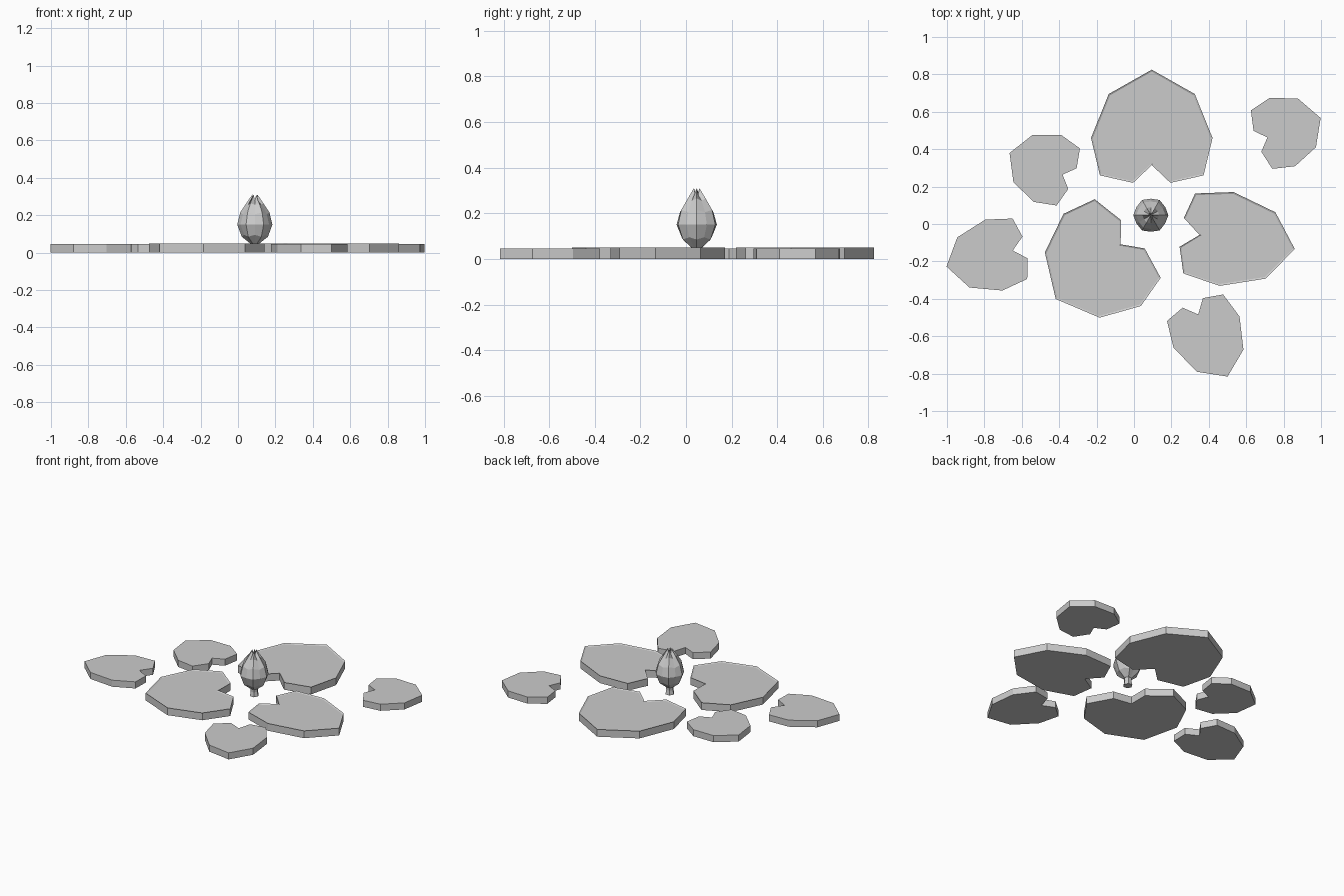
import bpy, bmesh
from math import sin, cos, pi, radians
from mathutils import Vector

if "Cube" in bpy.data.objects:
    bpy.data.objects.remove(bpy.data.objects["Cube"])


def finish(name, bm):
    bmesh.ops.recalc_face_normals(bm, faces=bm.faces)
    me = bpy.data.meshes.new(name)
    bm.to_mesh(me)
    bm.free()
    ob = bpy.data.objects.new(name, me)
    bpy.context.collection.objects.link(ob)
    return ob


# Half outline of a lily pad, from the notch to the tip (tip along +x)
HALF = [(-.145, 0), (-.24, .1), (-.2, .277), (0, .325), (.235, .23), (.365, 0)]
OUTLINE = HALF + [(x, -y) for x, y in HALF[-2:0:-1]]


def pad(name, cx, cy, angle, sx, sy, height, dished):
    a = radians(angle)
    bm = bmesh.new()
    verts = []
    for x, y in OUTLINE:
        x, y = x * sx, y * sy
        verts.append(bm.verts.new((cx + x * cos(a) - y * sin(a),
                                   cy + x * sin(a) + y * cos(a), 0)))
    base = bm.faces.new(verts)
    ext = bmesh.ops.extrude_face_region(bm, geom=[base], use_keep_orig=True)["geom"]
    bmesh.ops.translate(bm, verts=[g for g in ext if isinstance(g, bmesh.types.BMVert)],
                        vec=(0, 0, height))
    bmesh.ops.recalc_face_normals(bm, faces=bm.faces)
    if dished:
        # slightly sunken top with a thin raised rim
        top = [f for f in bm.faces if f.normal.z > .9]
        bmesh.ops.inset_region(bm, faces=top, thickness=.01, depth=-.005)
    return finish(name, bm)


# Large pads, then small pads: centre, tip direction, length and width scale
LARGE = [(.095, .46, 90, 1, 1), (-.17, -.192, -140, .89, .99), (.495, -.08, -8.4, 1.01, .78)]
SMALL = [(-.4625, .297, 157.8, .6, .595), (.794, .492, 20.2, .595, .6),
         (-.749, -.166, -166.4, .715, .6), (.388, -.578, -64.7, .72, .6)]
for i, p in enumerate(LARGE):
    pad(f"large_lily_pad_{i + 1}", *p, .05, True)
for i, p in enumerate(SMALL):
    pad(f"small_lily_pad_{i + 1}", *p, .045, False)


def lathe(name, rings, n, centre, ridge=1, tip=None):
    """Rings of (radius, z, z of odd corners); odd corners are drawn in by ridge."""
    bm = bmesh.new()
    rows = []
    for r, z, z_odd in rings:
        row = []
        for k in range(n):
            a = 2 * pi * k / n
            rr = r * (ridge if k % 2 else 1)
            row.append(bm.verts.new(Vector((centre[0] + rr * cos(a), centre[1] + rr * sin(a),
                                            z_odd if k % 2 else z))))
        rows.append(row)
    for lo, hi in zip(rows, rows[1:]):
        for k in range(n):
            bm.faces.new((lo[k], lo[(k + 1) % n], hi[(k + 1) % n], hi[k]))
    bm.faces.new(rows[0])
    if tip is None:
        bm.faces.new(rows[-1])
    else:
        c = bm.verts.new((*centre, tip))
        for k in range(n):
            bm.faces.new((rows[-1][k], rows[-1][(k + 1) % n], c))
    return finish(name, bm)


CENTRE = (.09, .047)
# Closed flower bud with six ridged petals meeting at pointed tips
lathe("flower_bud",
      [(.026, .05, .05), (.07, .085, .095), (.094, .15, .15), (.078, .215, .205),
       (.045, .265, .255), (.014, .31, .28)], 12, CENTRE, ridge=.94, tip=.275)
# Short stem below the bud
lathe("flower_stem", [(.03, 0, 0), (.024, .03, .03), (.026, .055, .055)], 6, CENTRE)
